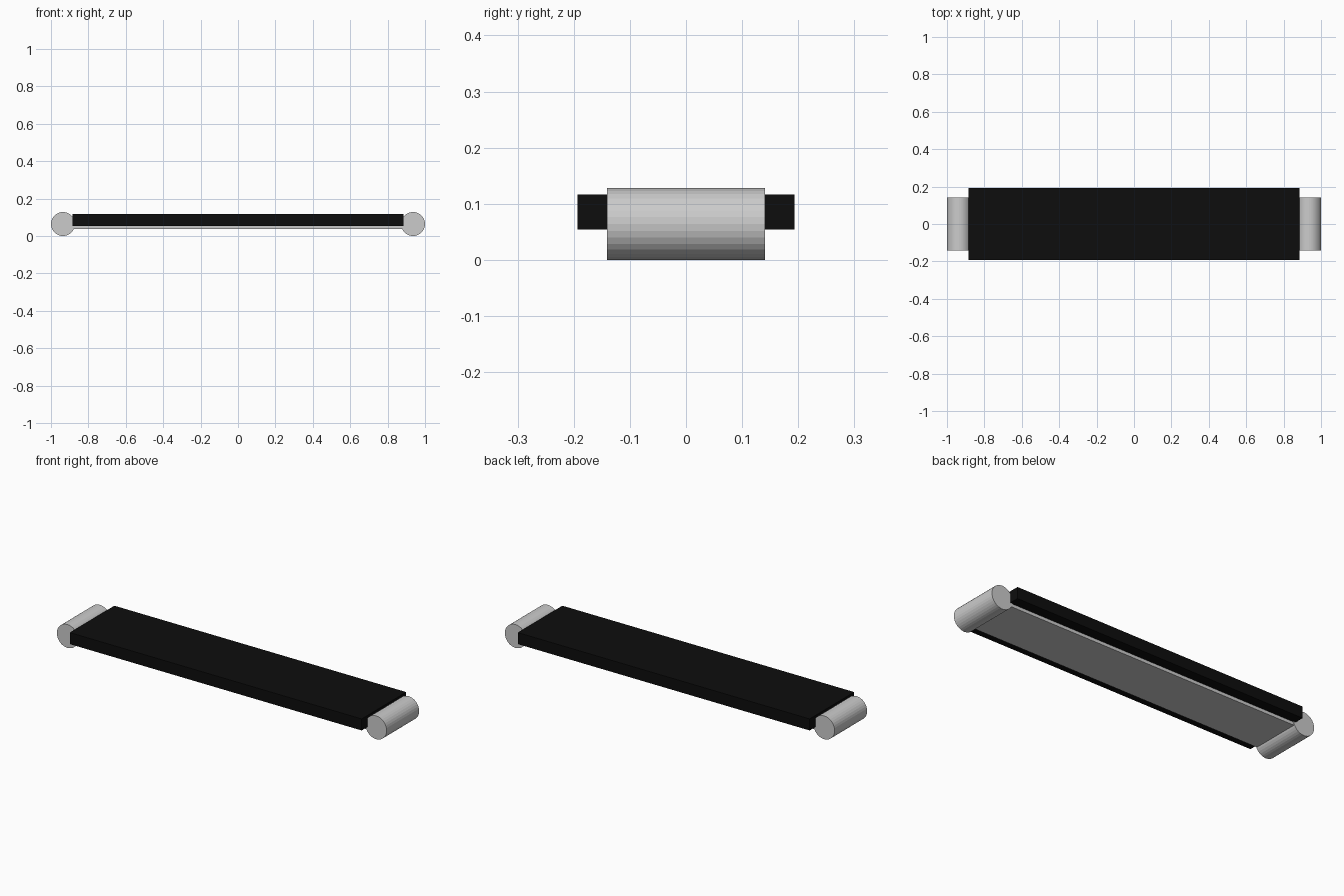
import bpy
import math

if "Cube" in bpy.data.objects:
    bpy.data.objects.remove(bpy.data.objects["Cube"])


def box(name, size, z0, z1):
    bpy.ops.mesh.primitive_cube_add(size=1, location=(0, 0, (z0 + z1) / 2))
    ob = bpy.context.object
    ob.name = name
    ob.scale = (size[0], size[1], z1 - z0)
    bpy.ops.object.transform_apply(location=False, rotation=False, scale=True)
    return ob


# Black top slab
slab = box("top_slab", (1.77, 0.386), 0.054, 0.117)
black = bpy.data.materials.new("black")
black.diffuse_color = (0.004, 0.004, 0.004, 1)
black.use_nodes = True
black.node_tree.nodes["Principled BSDF"].inputs["Base Color"].default_value = black.diffuse_color
slab.data.materials.append(black)

# Narrower grey plate under the slab
box("under_plate", (1.77, 0.274), 0.037, 0.056)

# Faceted end rollers lying across y
for side, name in ((-1, "left_roller"), (1, "right_roller")):
    bpy.ops.mesh.primitive_cylinder_add(
        vertices=32, radius=0.064, depth=0.282,
        location=(side * 0.936, 0, 0.064), rotation=(math.pi / 2, 0, 0))
    bpy.context.object.name = name
